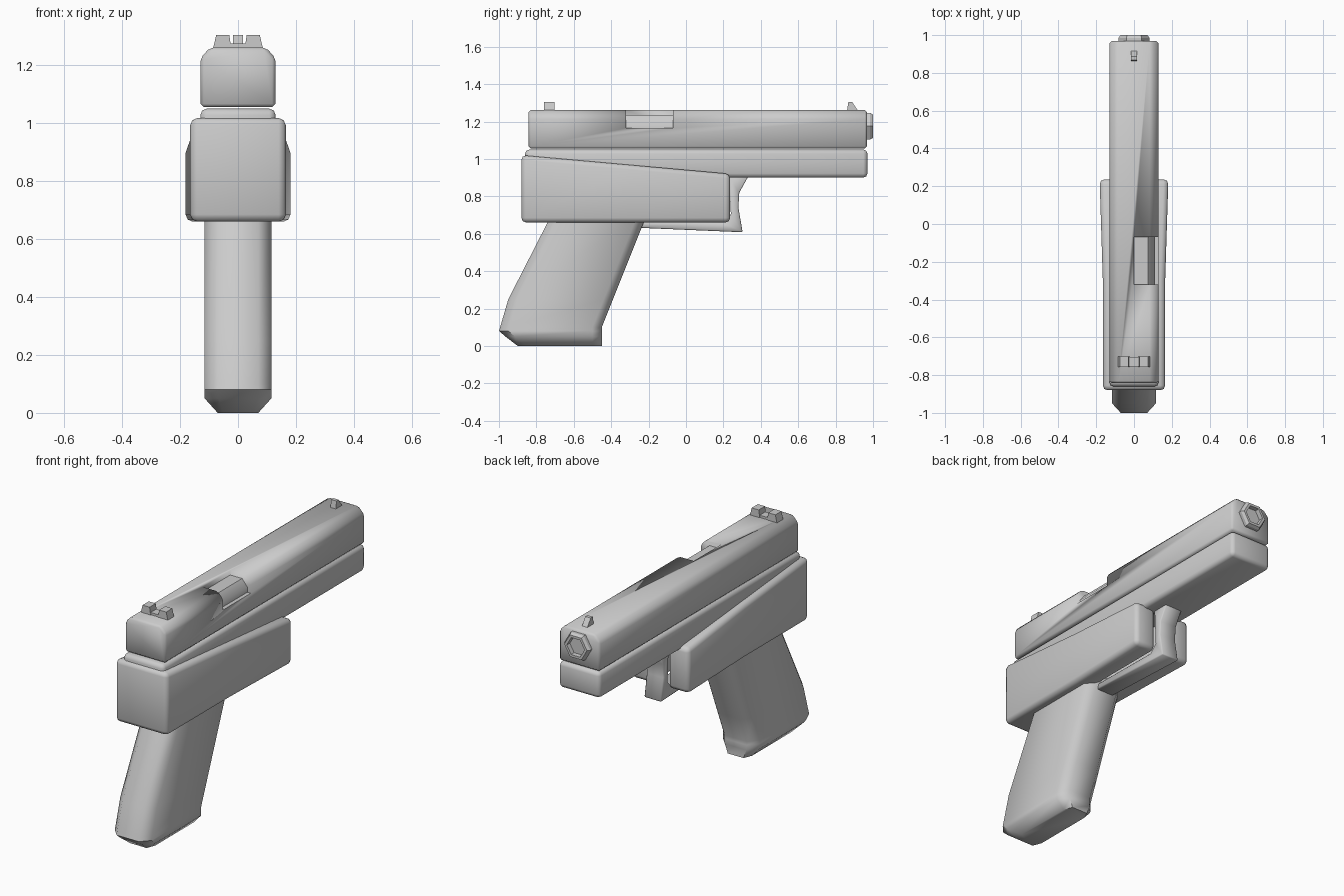
import bpy, bmesh, math
from mathutils import Vector

if "Cube" in bpy.data.objects:
    bpy.data.objects.remove(bpy.data.objects["Cube"])

grey = bpy.data.materials.new("grey")
grey.diffuse_color = (0.6, 0.6, 0.6, 1)
grey.use_nodes = True
grey.node_tree.nodes["Principled BSDF"].inputs["Base Color"].default_value = grey.diffuse_color


def finish(name, bm, bevel=0, segs=1, angle=50):
    """Turn a bmesh into a shaded object with optional beveled edges."""
    bmesh.ops.recalc_face_normals(bm, faces=bm.faces)
    me = bpy.data.meshes.new(name)
    bm.to_mesh(me)
    bm.free()
    me.materials.append(grey)
    ob = bpy.data.objects.new(name, me)
    bpy.context.collection.objects.link(ob)
    bpy.context.view_layer.objects.active = ob
    bpy.ops.object.select_all(action='DESELECT')
    ob.select_set(True)
    if bevel:
        m = ob.modifiers.new("bevel", 'BEVEL')
        m.width, m.segments = bevel, segs
        m.limit_method, m.angle_limit = 'ANGLE', math.radians(30)
        bpy.ops.object.modifier_apply(modifier=m.name)
    bpy.ops.object.shade_smooth_by_angle(angle=math.radians(angle))
    return ob


def loft(name, rings, **kw):
    """Join rings of points into a closed solid."""
    bm = bmesh.new()
    vs = [[bm.verts.new(p) for p in r] for r in rings]
    n = len(vs[0])
    for a, b in zip(vs, vs[1:]):
        for i in range(n):
            j = (i + 1) % n
            bm.faces.new((a[i], a[j], b[j], b[i]))
    bm.faces.new(vs[0])
    bm.faces.new(vs[-1])
    return finish(name, bm, **kw)


def along_x(name, prof, x0, x1, **kw):
    return loft(name, [[(x, y, z) for y, z in prof] for x in (x0, x1)], **kw)


def along_y(name, prof, y0, y1, **kw):
    return loft(name, [[(x, y, z) for x, z in prof] for y in (y0, y1)], **kw)


def mirrored(half):
    return half + [(-x, z) for x, z in reversed(half)]


# slide with chamfered top corners, cut by the ejection port
slide = along_y("slide", mirrored([(0.13, 1.055), (0.13, 1.225), (0.095, 1.262)]),
                -0.842, 0.968, bevel=0.012)
cutter = along_y("port_cutter", [(0.0, 1.165), (0.2, 1.165), (0.2, 1.4), (0.0, 1.4)], -0.32, -0.07)
cutter.hide_render = True
cutter.hide_viewport = True
mod = slide.modifiers.new("port", 'BOOLEAN')
mod.object, mod.operation, mod.solver = cutter, 'DIFFERENCE', 'EXACT'

# chamber block seen inside the port
along_y("chamber", [(-0.02, 1.15), (0.108, 1.15), (0.108, 1.195), (0.075, 1.235), (-0.02, 1.235)],
        -0.33, -0.06)

# frame under the slide
along_x("frame", [(-0.86, 1.05), (-0.86, 0.9), (0.97, 0.9), (0.97, 1.05)], -0.13, 0.13,
        bevel=0.022, segs=2)

# forked grip block: solid at the back, two prongs in front, sloping top
outline = [(0.165, -0.88), (0.165, -0.3), (0.182, 0.236), (0.05, 0.236), (0.05, -0.24)]
outline += [(-x, y) for x, y in reversed(outline)]


def top(y):
    return 1.02 - 0.1 * (y + 0.88) / 1.116


loft("grip_block", [[(x, y, 0.66) for x, y in outline],
                    [(x, y, top(y)) for x, y in outline]], bevel=0.025, segs=2)


# handle: octagonal sections, narrowed at the bottom
def section(z, y0, y1, w, c):
    half = [(c, y0), (w, y0 + 0.05), (w, y1 - 0.05), (c, y1)]
    return [(x, y, z) for x, y in half + [(-x, y) for x, y in reversed(half)]]


loft("handle", [section(0, -0.90, -0.45, 0.07, 0.05),
                section(0.05, -0.965, -0.45, 0.115, 0.068),
                section(0.08, -1.0, -0.45, 0.116, 0.07),
                section(0.1, -0.994, -0.45, 0.116, 0.07),
                section(0.25, -0.95, -0.39, 0.116, 0.07),
                section(0.7, -0.72, -0.21, 0.116, 0.07)])

# trigger guard
along_x("trigger_guard", [(0.335, 0.91), (0.285, 0.82), (0.28, 0.74), (0.303, 0.608),
                          (-0.26, 0.632), (-0.26, 0.665), (0.2, 0.66), (0.24, 0.7),
                          (0.23, 0.91)], -0.055, 0.055, bevel=0.006)

# rear sight: low base and two posts
along_y("rear_sight_base", [(-0.085, 1.25), (0.085, 1.25), (0.08, 1.275), (-0.08, 1.275)],
        -0.755, -0.705, angle=30)
for side, s in (("right", 1), ("left", -1)):
    along_y("rear_sight_post_" + side,
            [(s * 0.022, 1.25), (s * 0.088, 1.25), (s * 0.075, 1.305), (s * 0.03, 1.305)],
            -0.758, -0.702, angle=30)

# front sight
along_x("front_sight", [(0.86, 1.25), (0.868, 1.305), (0.888, 1.305), (0.925, 1.25)],
        -0.017, 0.017, angle=30)


# hexagonal muzzle with a recessed bore
def hexagon(y, r):
    return [(r * math.cos(k * math.pi / 3), y, 1.175 + r * math.sin(k * math.pi / 3))
            for k in range(6)]


loft("muzzle", [hexagon(0.95, 0.082), hexagon(0.985, 0.082), hexagon(1.0, 0.072),
                hexagon(1.0, 0.056), hexagon(0.975, 0.054)], angle=30)
